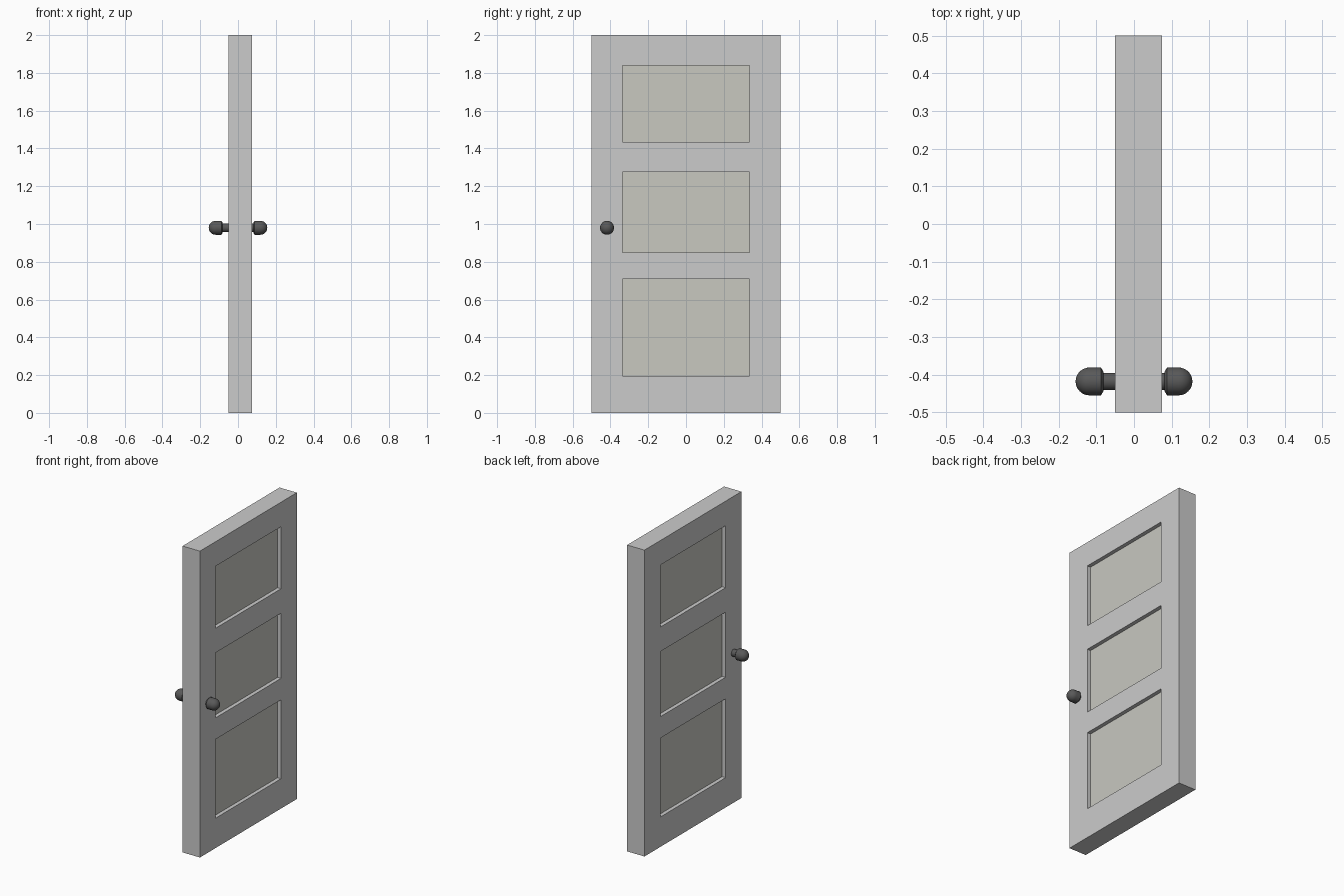
import bpy, bmesh, math
from mathutils import Matrix

if "Cube" in bpy.data.objects:
    bpy.data.objects.remove(bpy.data.objects["Cube"])

X0, X1 = -0.05, 0.075            # door faces
RECESS = 0.025                   # panel depth below each face
HALF_W = 0.337                   # half width of the panel openings
OPENINGS = [(0.195, 0.71), (0.85, 1.275), (1.435, 1.84)]


def material(name, rgb):
    m = bpy.data.materials.new(name)
    m.diffuse_color = (*rgb, 1)
    m.use_nodes = True
    m.node_tree.nodes["Principled BSDF"].inputs["Base Color"].default_value = m.diffuse_color
    return m


def finish(bm, name, mat=None):
    bmesh.ops.recalc_face_normals(bm, faces=bm.faces)
    me = bpy.data.meshes.new(name)
    bm.to_mesh(me)
    bm.free()
    ob = bpy.data.objects.new(name, me)
    bpy.context.collection.objects.link(ob)
    if mat:
        me.materials.append(mat)
    return ob


panel_mat = material("pale_panel", (0.58, 0.58, 0.53))
knob_mat = material("dark_metal", (0.1, 0.1, 0.1))

# door frame: a grid of cells with the openings left out, extruded to thickness
ys = [-0.5, -HALF_W, HALF_W, 0.5]
zs = [0] + [z for pair in OPENINGS for z in pair] + [2]
bm = bmesh.new()
grid = [[bm.verts.new((X0, y, z)) for z in zs] for y in ys]
for i in range(len(ys) - 1):
    for j in range(len(zs) - 1):
        if not (i == 1 and j % 2 == 1):
            bm.faces.new((grid[i][j], grid[i + 1][j], grid[i + 1][j + 1], grid[i][j + 1]))
ext = bmesh.ops.extrude_face_region(bm, geom=bm.faces[:], use_keep_orig=True)
moved = [g for g in ext["geom"] if isinstance(g, bmesh.types.BMVert)]
bmesh.ops.translate(bm, verts=moved, vec=(X1 - X0, 0, 0))
finish(bm, "door_frame")

# recessed panels
for name, (z0, z1) in zip(("lower_panel", "middle_panel", "upper_panel"), OPENINGS):
    bm = bmesh.new()
    size = (X1 - X0 - 2 * RECESS, 2 * HALF_W, z1 - z0)
    place = Matrix.Translation(((X0 + X1) / 2, 0, (z0 + z1) / 2)) @ Matrix.Diagonal((*size, 1))
    bmesh.ops.create_cube(bm, size=1, matrix=place)
    finish(bm, name, panel_mat)

# knobs: lathe profile (distance from door centre, radius), one per side
R, DOME = 0.037, 0.118
profile = [(0.03, 0), (0.03, 0.023), (0.081, 0.023), (0.081, 0.026), (0.088, R)]
profile += [(DOME + R * math.sin(a), R * math.cos(a))
            for a in (math.pi / 2 * k / 8 for k in range(9))]
for name, side in (("knob_left", -1), ("knob_right", 1)):
    bm = bmesh.new()
    pts = [bm.verts.new((side * d, -0.418 + r, 0.98)) for d, r in profile]
    edges = [bm.edges.new(p) for p in zip(pts, pts[1:])]
    bmesh.ops.spin(bm, geom=pts + edges, cent=(0, -0.418, 0.98), axis=(1, 0, 0),
                   angle=math.tau, steps=32, use_duplicate=False)
    bmesh.ops.remove_doubles(bm, verts=bm.verts, dist=1e-5)
    knob = finish(bm, name, knob_mat)
    bpy.ops.object.select_all(action="DESELECT")
    knob.select_set(True)
    bpy.context.view_layer.objects.active = knob
    bpy.ops.object.shade_smooth_by_angle(angle=math.radians(30))
